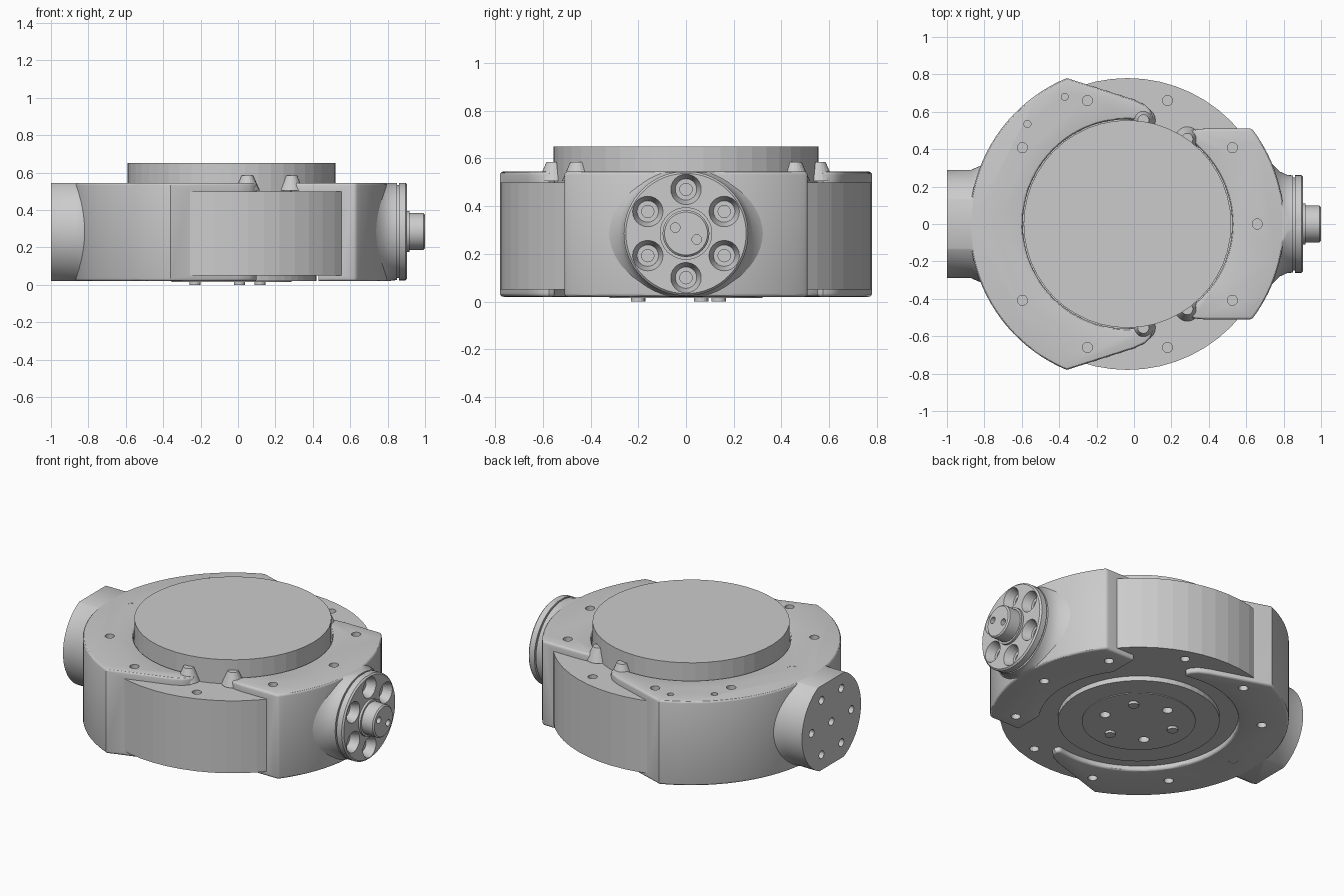
import bpy, bmesh
from math import sin, cos, radians, pi
from mathutils import Matrix, Vector

if "Cube" in bpy.data.objects:
    bpy.data.objects.remove(bpy.data.objects["Cube"])

CX, CZ = -0.035, 0.285      # turntable axis in x, hub axis in z


def finish(name, bm, angle=None):
    bmesh.ops.recalc_face_normals(bm, faces=bm.faces[:])
    me = bpy.data.meshes.new(name)
    bm.to_mesh(me)
    bm.free()
    ob = bpy.data.objects.new(name, me)
    bpy.context.collection.objects.link(ob)
    if angle:
        smooth(ob, angle)
    return ob


def activate(ob):
    bpy.ops.object.select_all(action='DESELECT')
    ob.select_set(True)
    bpy.context.view_layer.objects.active = ob


def smooth(ob, angle=30):
    activate(ob)
    bpy.ops.object.shade_smooth_by_angle(angle=radians(angle))


def cyls(name, items, axis='Z', seg=16):
    """One mesh of several cylinders: (centre, r_low, r_high, depth)."""
    bm = bmesh.new()
    rot = Matrix.Rotation(pi / 2, 4, 'Y') if axis == 'X' else Matrix()
    for c, r1, r2, d in items:
        bmesh.ops.create_cone(bm, cap_ends=True, segments=seg, radius1=r1, radius2=r2,
                              depth=d, matrix=Matrix.Translation(c) @ rot)
    return finish(name, bm)


def box(name, lo, hi):
    lo, hi = Vector(lo), Vector(hi)
    bm = bmesh.new()
    m = Matrix.Translation((lo + hi) / 2) @ Matrix.Diagonal((*(hi - lo), 1))
    bmesh.ops.create_cube(bm, size=1, matrix=m)
    return finish(name, bm)


def prism(name, pts, z0, z1):
    bm = bmesh.new()
    f = bm.faces.new([bm.verts.new((x, y, z0)) for x, y in pts])
    ext = bmesh.ops.extrude_face_region(bm, geom=[f])
    bmesh.ops.translate(bm, vec=(0, 0, z1 - z0),
                        verts=[v for v in ext['geom'] if isinstance(v, bmesh.types.BMVert)])
    return finish(name, bm)


def lathe_x(name, prof, seg=64):
    """Closed turned part around the hub axis, profile of (x, radius)."""
    bm = bmesh.new()
    rings = [[bm.verts.new((x, r * cos(2 * pi * i / seg), CZ + r * sin(2 * pi * i / seg)))
              for i in range(seg)] for x, r in prof]
    for a, b in zip(rings, rings[1:]):
        for i in range(seg):
            j = (i + 1) % seg
            bm.faces.new((a[i], a[j], b[j], b[i]))
    bm.faces.new(rings[0])
    bm.faces.new(rings[-1])
    return finish(name, bm)


def modify(ob, kind, **kw):
    m = ob.modifiers.new(kind, kind)
    for k, v in kw.items():
        setattr(m, k, v)
    activate(ob)
    bpy.ops.object.modifier_apply(modifier=m.name)


def cut(ob, *cutters, op='DIFFERENCE'):
    for c in cutters:
        c.hide_render = True
        modify(ob, 'BOOLEAN', object=c, operation=op, solver='EXACT')


def arc(r, a0, a1, n):
    return [(CX + r * cos(radians(a0 + (a1 - a0) * i / n)),
             r * sin(radians(a0 + (a1 - a0) * i / n))) for i in range(n + 1)]


def flip(pts):
    return [(x, -y) for x, y in reversed(pts)]


def polar(r, deg, z):
    return (CX + r * cos(radians(deg)), r * sin(radians(deg)), z)


# Cutters: ring pocket and the bolt circle on both faces
pocket = cyls("pocket_cutter", [((CX, 0, .275), .78, .78, .45)], seg=56)
ring_pts = range(0, 360, 36)
bolts = cyls("bolt_cutter",
             [(polar(.694, a, z), .027, .027, .14) for a in ring_pts for z in (.54, .02)]
             + [((-.37, .68, .54), .019, .019, .05), ((-.57, .535, .54), .019, .019, .05)])

# Drum ring and raised turntable
ring = cyls("drum_ring", [((CX, 0, .275), .78, .78, .45)], seg=56)
cut(ring, bolts)
cyls("turntable", [((CX, 0, .575), .555, .555, .15)], seg=48)

# Left bracket: outer wall with two swept fingers
tip = [(.1, .575), (.09, .605), (.06, .637), (0, .665)]
left = prism("left_bracket",
             arc(.845, 112.6, 247.4, 40) + flip(tip) + arc(.56, 282.5, 77.5, 56) + tip, .02, .545)
# Right bracket: straight sided with rounded fingers
rtip = [(.38, .51), (.32, .505), (.285, .485)]
right = prism("right_bracket",
              arc(.838, -37.5, 37.5, 26) + rtip + arc(.56, 56, -56, 36) + flip(rtip), .02, .545)
for ob in (left, right):
    modify(ob, 'BEVEL', width=.014, segments=3, limit_method='ANGLE', angle_limit=radians(50))
    cut(ob, pocket, bolts)
trim = box("lower_tip_cutter", (.15, -.7, -.05), (.43, .7, .05))
cut(right, trim)
smooth(left)
smooth(right)

# Small sloped lugs where the fingers meet the turntable
cyls("finger_lugs", [((x, s * y, .545), .065, .03, .08)
                     for s in (-1, 1) for x, y in ((.05, .555), (.285, .455))], seg=20)

# Hubs, flattened to the bracket height
slab = box("hub_slab_cutter", (-2, -1, .021), (2, 1, .544))
lhub = lathe_x("left_hub", [(-.7, .4), (-.78, .345), (-.82, .312), (-.87, .29), (-1, .29)])
rhub = lathe_x("right_hub", [(.7, .38), (.74, .32), (.78, .28), (.82, .262), (.85, .26),
                             (.85, .248), (.86, .248), (.86, .261), (.895, .261), (.904, .252)])
for h in (lhub, rhub):
    cut(h, slab, op='INTERSECT')


def hub_pt(x, r, deg):
    return (x, r * cos(radians(deg)), CZ + r * sin(radians(deg)))


six = range(0, 360, 60)
lholes = cyls("left_hole_cutter", [(hub_pt(-1, r, a), .024, .024, .1)
                                   for r, a in [(0, 0)] + [(.195, a) for a in six]], 'X')
cut(lhub, lholes)
sinks = cyls("countersink_cutter", [(hub_pt(.88, .185, a + 30), .045, .066, .06) for a in six], 'X', 24)
cut(rhub, sinks)
drill = cyls("drill_cutter", [(hub_pt(.85, .185, a + 30), .026, .026, .07) for a in six], 'X')
cut(rhub, drill)
smooth(lhub)
smooth(rhub)

# Stub shaft with two small holes
shaft = lathe_x("stub_shaft", [(.88, .11), (.918, .11), (.918, .098), (.992, .098), (1, .09)], 40)
pins2 = cyls("shaft_hole_cutter", [((1, s * .045, CZ - s * .025), .02, .02, .08) for s in (-1, 1)], 'X')
cut(shaft, pins2)
smooth(shaft)

# Underside plates, locating pins and holes
plate = cyls("bottom_plate", [((CX, 0, .04), .455, .455, .04)], seg=56)
inner = cyls("bottom_inner_plate", [((CX, 0, .038), .32, .32, .045)], seg=48)
sock = cyls("socket_cutter", [(polar(.205, a, .02), .03, .03, .07) for a in (102, 222, 342)])
cut(plate, sock)
cut(inner, sock)
cyls("locating_pins", [(polar(.205, a, .02), .03, .03, .04) for a in (42, 162, 282)])

# Remove helper meshes now that every cut is applied
for ob in [o for o in bpy.data.objects if o.name.endswith("_cutter")]:
    bpy.data.objects.remove(ob)
